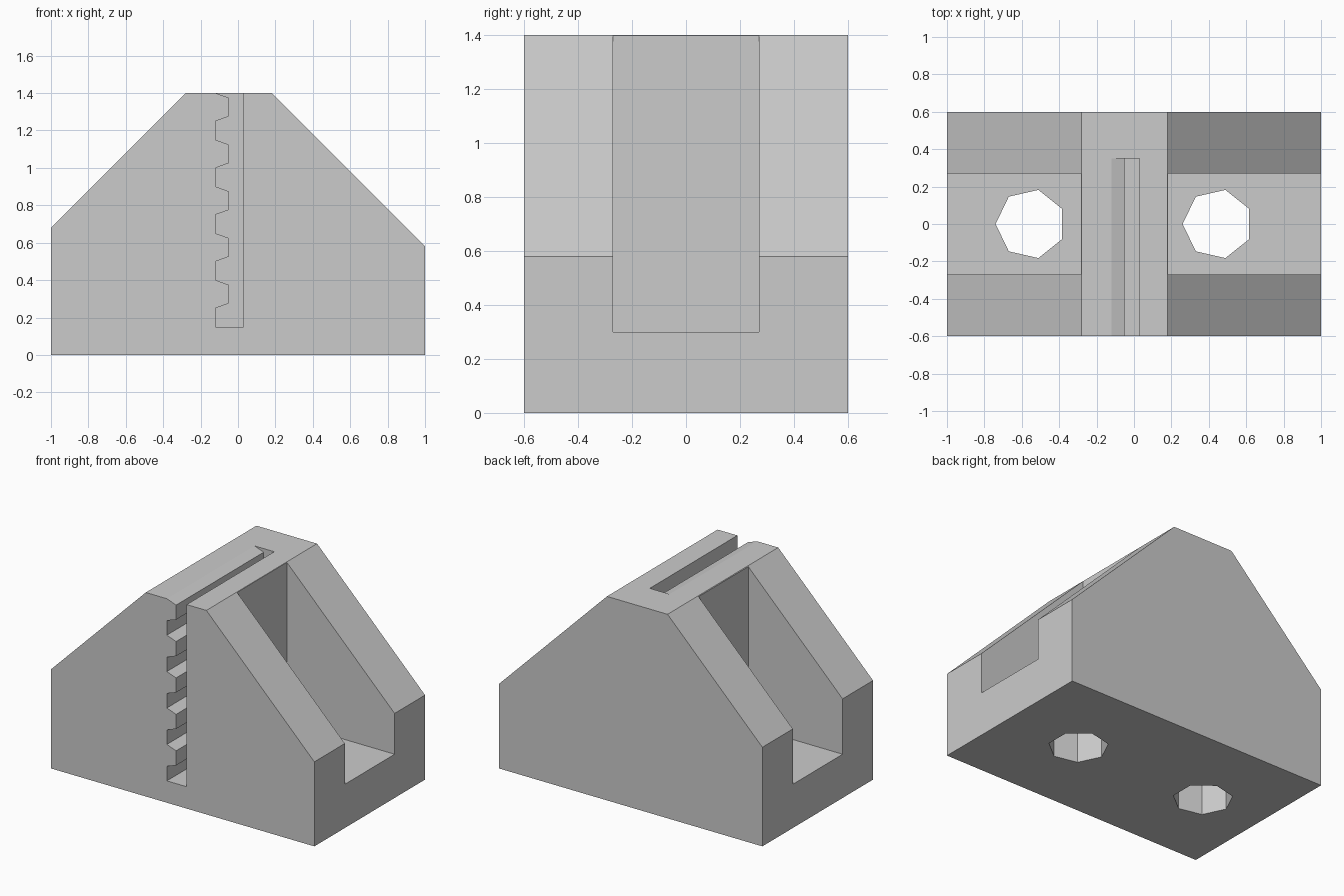
import bpy
from math import pi, cos, sin
from mathutils import Vector

cube = bpy.data.objects.get("Cube")
if cube:
    bpy.data.objects.remove(cube, do_unlink=True)

# One plain grey for the whole block
grey = bpy.data.materials.new("plain grey")
grey.use_nodes = True
colour = (0.6, 0.6, 0.6, 1)
grey.diffuse_color = colour
grey.node_tree.nodes["Principled BSDF"].inputs["Base Color"].default_value = colour


def prism(name, outline, start, end, axis):
    """Extrude a 2D outline along y (outline in x, z) or z (outline in x, y)."""
    def place(p, d):
        return Vector((p[0], d, p[1])) if axis == "y" else Vector((p[0], p[1], d))
    n = len(outline)
    verts = [place(p, d) for d in (start, end) for p in outline]
    faces = [tuple(reversed(range(n))), tuple(range(n, 2 * n))]
    faces += [(i, (i + 1) % n, n + (i + 1) % n, n + i) for i in range(n)]
    if axis == "y":
        faces = [tuple(reversed(f)) for f in faces]
    mesh = bpy.data.meshes.new(name)
    mesh.from_pydata(verts, [], faces)
    mesh.materials.append(grey)
    obj = bpy.data.objects.new(name, mesh)
    bpy.context.collection.objects.link(obj)
    return obj


def cut(target, cutter):
    """Subtract the cutter, then discard it."""
    mod = target.modifiers.new("cut", "BOOLEAN")
    mod.operation = "DIFFERENCE"
    mod.solver = "EXACT"
    mod.object = cutter
    bpy.context.view_layer.objects.active = target
    bpy.ops.object.modifier_apply(modifier=mod.name)
    bpy.data.objects.remove(cutter, do_unlink=True)


# Body with sloping shoulders
block = prism("slotted_block", [(-1, 0), (1, 0), (1, 0.58), (0.18, 1.4),
                                (-0.28, 1.4), (-1, 0.68)], -0.6, 0.6, "y")

# Vertical slot with a row of teeth on one wall, closed at the back
wall, tip = -0.12, -0.05
slot = [(wall, 0.15), (0.03, 0.15), (0.03, 1.5), (wall, 1.5)]
for i in reversed(range(5)):
    z = 0.25 + 0.25 * i
    slot += [(wall, z + 0.15), (tip, z + 0.125), (tip, z + 0.025), (wall, z)]
cut(block, prism("slot_cutter", slot, -0.7, 0.35, "y"))

# Pocket and seven-sided bolt hole on each shoulder
for inner, outer, centre in ((-0.284, -1.1, -0.553), (0.182, 1.1, 0.447)):
    a, b = sorted((inner, outer))
    cut(block, prism("pocket_cutter", [(a, 0.3), (b, 0.3), (b, 1.5), (a, 1.5)],
                     -0.27, 0.27, "y"))
    ring = [(centre + 0.187 * cos(pi + 2 * pi * k / 7),
             0.187 * sin(pi + 2 * pi * k / 7)) for k in range(7)]
    cut(block, prism("hole_cutter", ring, -0.1, 0.4, "z"))
